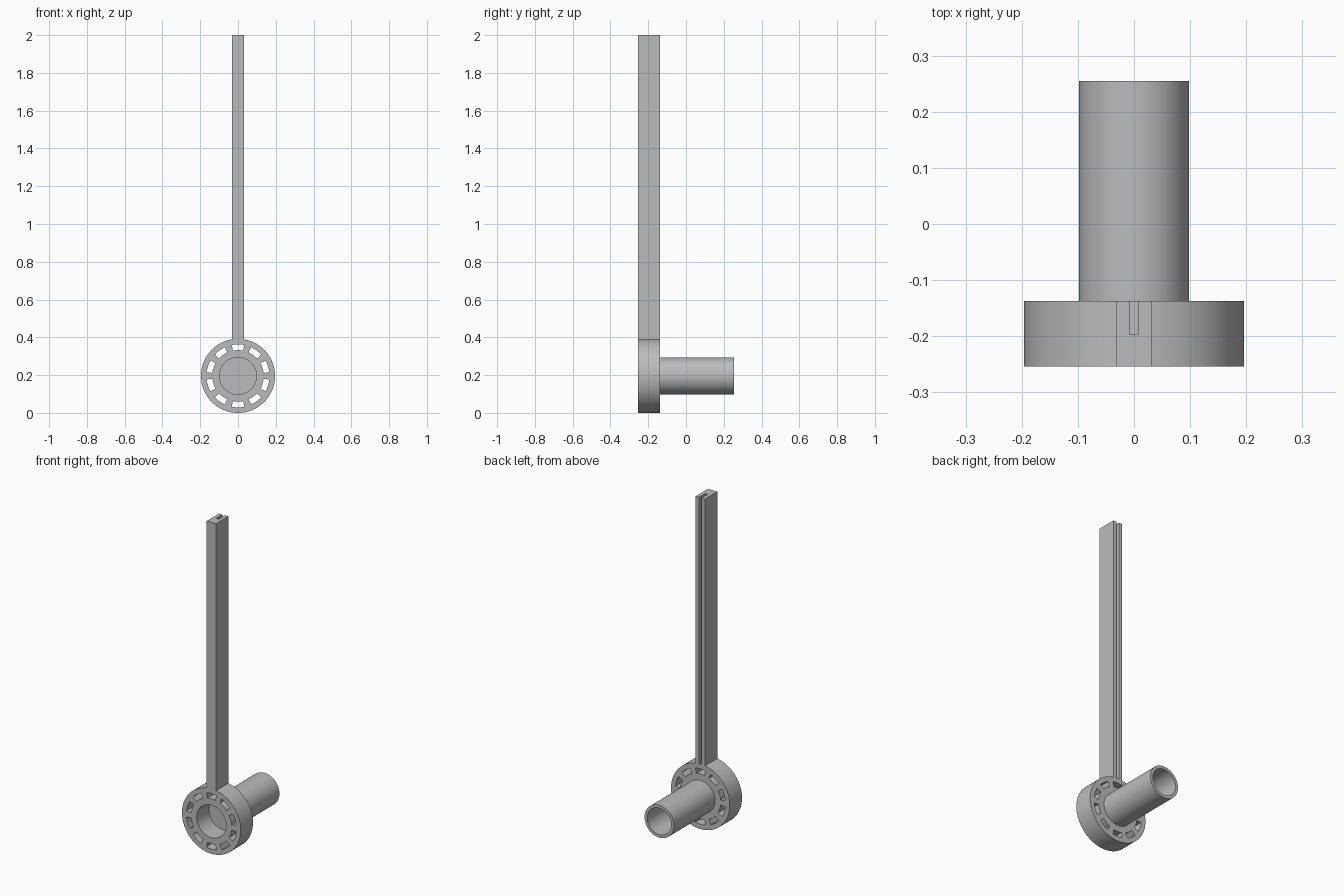
import bpy, bmesh, math
from mathutils import Matrix, Vector

if "Cube" in bpy.data.objects:
    bpy.data.objects.remove(bpy.data.objects["Cube"], do_unlink=True)

HUB_R, BORE_R, TUBE_IN = 0.196, 0.098, 0.08
FRONT, BACK, TUBE_END = -0.254, -0.137, 0.255
TOP, ROD_FOOT = 2.0, 0.378

grey = bpy.data.materials.new("plain grey")
grey.use_nodes = True
colour = (0.5, 0.5, 0.5, 1)
grey.diffuse_color = colour
grey.node_tree.nodes["Principled BSDF"].inputs["Base Color"].default_value = colour


def finish(obj):
    obj.data.materials.clear()
    obj.data.materials.append(grey)
    bpy.ops.object.select_all(action="DESELECT")
    obj.select_set(True)
    bpy.context.view_layer.objects.active = obj
    bpy.ops.object.shade_smooth_by_angle(angle=math.radians(30))


def arc(radius, start, end, steps):
    """Points on an arc, angles in degrees."""
    angles = [math.radians(start + (end - start) * i / steps) for i in range(steps + 1)]
    return [(radius * math.cos(a), radius * math.sin(a)) for a in angles]


def extrude(name, outlines, depth, matrix):
    """Solid from closed outlines; inner outlines become holes."""
    curve = bpy.data.curves.new(name, "CURVE")
    curve.dimensions = "2D"
    curve.fill_mode = "BOTH"
    curve.extrude = depth / 2
    for points in outlines:
        spline = curve.splines.new("POLY")
        spline.points.add(len(points) - 1)
        for p, (x, y) in zip(spline.points, points):
            p.co = (x, y, 0, 1)
        spline.use_cyclic_u = True
    temp = bpy.data.objects.new(name + "_outline", curve)
    bpy.context.collection.objects.link(temp)
    bpy.context.view_layer.update()
    mesh = bpy.data.meshes.new_from_object(
        temp.evaluated_get(bpy.context.evaluated_depsgraph_get()))
    bpy.data.objects.remove(temp, do_unlink=True)
    bm = bmesh.new()
    bm.from_mesh(mesh)
    bmesh.ops.remove_doubles(bm, verts=bm.verts, dist=1e-5)
    bmesh.ops.transform(bm, matrix=matrix, verts=bm.verts)
    bmesh.ops.recalc_face_normals(bm, faces=bm.faces)
    bm.to_mesh(mesh)
    bm.free()
    mesh.name = name
    obj = bpy.data.objects.new(name, mesh)
    bpy.context.collection.objects.link(obj)
    finish(obj)


# Hub: ring with ten windows around an open bore
def circle(radius):
    return arc(radius, 0, 360, 96)[:-1]


hub = [circle(HUB_R), circle(BORE_R)]
for i in range(10):
    mid = 90 + i * 36
    hub.append(arc(0.167, mid - 11.5, mid + 11.5, 6) + arc(0.136, mid + 11.5, mid - 11.5, 6))
extrude("hub", hub, BACK - FRONT,
        Matrix.Translation((0, (FRONT + BACK) / 2, HUB_R)) @ Matrix.Rotation(math.pi / 2, 4, "X"))

# Rod: upright bar with a groove along its back
half = [(0.031, FRONT), (0.031, BACK), (0.008, BACK), (0.008, -0.196)]
extrude("rod", [half + [(-x, y) for x, y in reversed(half)]], TOP - ROD_FOOT,
        Matrix.Translation((0, 0, (TOP + ROD_FOOT) / 2)))

# Tube: closed at the hub, open at the back
bm = bmesh.new()
profile = [(0, BACK), (BORE_R, BACK), (BORE_R, TUBE_END),
           (TUBE_IN, TUBE_END), (TUBE_IN, BACK + 0.02), (0, BACK + 0.02)]
verts = [bm.verts.new((r, y, HUB_R)) for r, y in profile]
edges = [bm.edges.new(pair) for pair in zip(verts, verts[1:])]
bmesh.ops.spin(bm, geom=verts + edges, cent=Vector((0, 0, HUB_R)), axis=(0, 1, 0),
               angle=math.tau, steps=96, use_merge=True)
bmesh.ops.remove_doubles(bm, verts=bm.verts, dist=1e-5)
bmesh.ops.recalc_face_normals(bm, faces=bm.faces)
tube_mesh = bpy.data.meshes.new("tube")
bm.to_mesh(tube_mesh)
bm.free()
tube = bpy.data.objects.new("tube", tube_mesh)
bpy.context.collection.objects.link(tube)
finish(tube)
